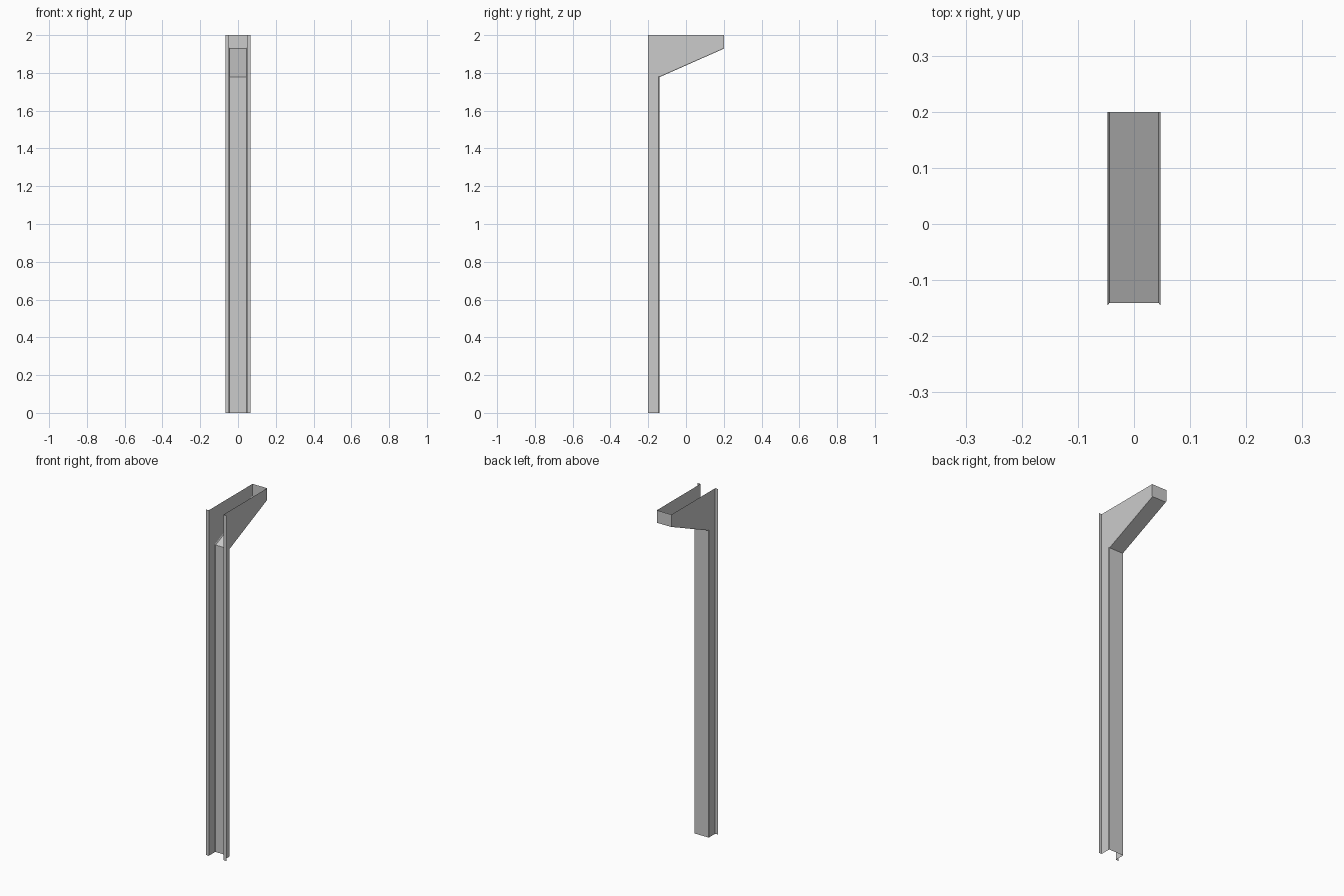
import bpy

old = bpy.data.objects.get("Cube")
if old:
    bpy.data.objects.remove(old, do_unlink=True)

# Single steel colour
steel = bpy.data.materials.new("grey_steel")
steel.use_nodes = True
COLOUR = (0.6, 0.6, 0.6, 1.0)
steel.diffuse_color = COLOUR
steel.node_tree.nodes["Principled BSDF"].inputs["Base Color"].default_value = COLOUR

# Sheet metal dimensions
WALL_X, WEB_X, FLANGE_X = 0.047, 0.044, 0.065
FRONT, TIP, TOP = -0.2, 0.2, 2.0

# Lower edge of the folded sheet as (y, z): centre strip and side wall
centre = [(-0.141, 0.0), (-0.141, 1.777), (TIP, 1.928)]
edge = [(-0.145, 0.0), (-0.145, 1.781), (TIP, 1.933)]


def sheet(name, polygons):
    """Make one flat-shaded sheet object from a list of polygons."""
    verts, faces = [], []
    for poly in polygons:
        faces.append(range(len(verts), len(verts) + len(poly)))
        verts.extend(poly)
    mesh = bpy.data.meshes.new(name)
    mesh.from_pydata(verts, [], [list(f) for f in faces])
    mesh.materials.append(steel)
    obj = bpy.data.objects.new(name, mesh)
    bpy.context.collection.objects.link(obj)
    return obj


def strip(x0, path0, x1, path1, i):
    """Quad between segment i of two (y, z) paths lying at x0 and x1."""
    return [(x0, *path0[i]), (x1, *path1[i]),
            (x1, *path1[i + 1]), (x0, *path0[i + 1])]


# Back web of the post and sloping floor of the arm
sheet("post_web", [strip(-WEB_X, centre, WEB_X, centre, 0)])
sheet("arm_floor", [strip(-WEB_X, centre, WEB_X, centre, 1)])

# Side walls, front flanges and folded corners on both sides
outline = [(FRONT, 0.0), *edge, (TIP, TOP), (FRONT, TOP)]
for side, s in (("left", 1), ("right", -1)):
    wall, web, lip = s * WALL_X, s * WEB_X, s * FLANGE_X
    sheet(side + "_wall", [[(wall, y, z) for y, z in outline]])
    sheet(side + "_flange", [[(wall, FRONT, 0), (lip, FRONT, 0),
                              (lip, FRONT, TOP), (wall, FRONT, TOP)]])
    sheet(side + "_fold", [strip(web, centre, wall, edge, i) for i in (0, 1)])

# Plate closing the end of the arm
low, high = centre[-1][1], edge[-1][1]
sheet("arm_end_plate", [[(-WEB_X, TIP, low), (WEB_X, TIP, low),
                         (WALL_X, TIP, high), (WALL_X, TIP, TOP),
                         (-WALL_X, TIP, TOP), (-WALL_X, TIP, high)]])
